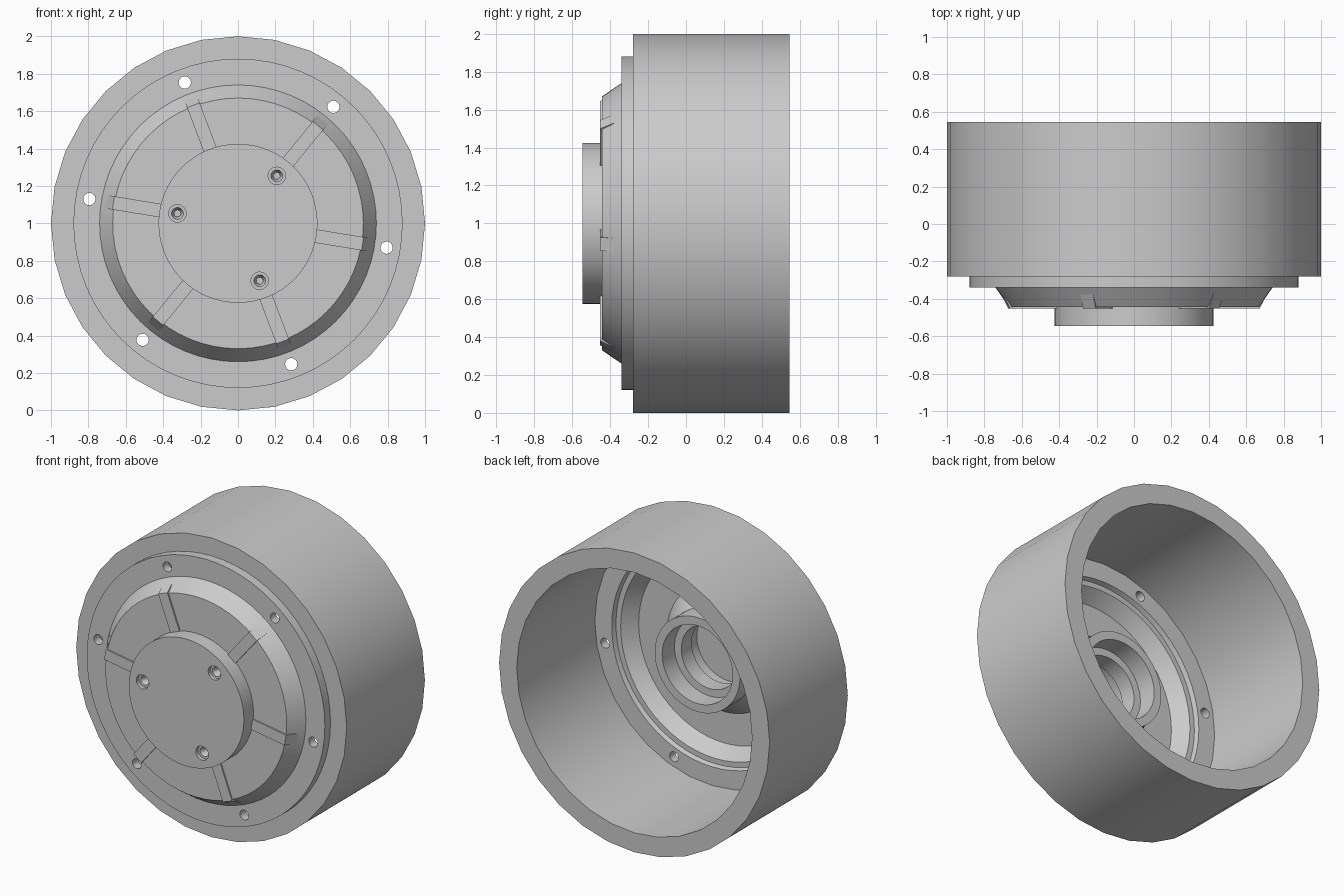
import bpy, bmesh, math
from mathutils import Matrix, Vector

cube = bpy.data.objects.get("Cube")
if cube:
    bpy.data.objects.remove(cube, do_unlink=True)

CENTRE = Matrix.Translation((0, 0, 1))
ANGLES = [math.radians(50.7 + 60 * k) for k in range(6)]

metal = bpy.data.materials.new("plain_grey")
metal.use_nodes = True
GREY = (0.6, 0.6, 0.6, 1)
metal.diffuse_color = GREY
metal.node_tree.nodes["Principled BSDF"].inputs["Base Color"].default_value = GREY


def outward(angle, radius):
    return Vector((math.cos(angle) * radius, 0, math.sin(angle) * radius))


def revolve(bm, profile, sides, offset=Vector()):
    """Spin a closed (radius, y) profile about the y axis."""
    part = bmesh.new()
    verts = [part.verts.new((r, y, 0)) for r, y in profile]
    edges = []
    for i, v in enumerate(verts):
        w = verts[(i + 1) % len(verts)]
        if v.co.x > 0 or w.co.x > 0:
            edges.append(part.edges.new((v, w)))
    bmesh.ops.spin(part, geom=verts + edges, cent=(0, 0, 0), axis=(0, 1, 0),
                   angle=math.tau, steps=sides)
    bmesh.ops.remove_doubles(part, verts=part.verts, dist=1e-5)
    bmesh.ops.recalc_face_normals(part, faces=part.faces)
    bmesh.ops.translate(part, verts=part.verts, vec=offset)
    append(bm, part)


def append(bm, part):
    temp = bpy.data.meshes.new("temp")
    part.to_mesh(temp)
    part.free()
    bm.from_mesh(temp)
    bpy.data.meshes.remove(temp)


def finish(name, bm):
    mesh = bpy.data.meshes.new(name)
    bm.to_mesh(mesh)
    bm.free()
    mesh.materials.append(metal)
    obj = bpy.data.objects.new(name, mesh)
    obj.matrix_world = CENTRE
    bpy.context.collection.objects.link(obj)
    return obj


def select(obj):
    bpy.ops.object.select_all(action='DESELECT')
    obj.select_set(True)
    bpy.context.view_layer.objects.active = obj


def smooth(obj):
    select(obj)
    bpy.ops.object.shade_smooth_by_angle(angle=math.radians(25))


# Outer drum, open at the back
bm = bmesh.new()
revolve(bm, [(0.87, -0.28), (1, -0.28), (1, 0.545), (0.87, 0.545)], 32)
drum = finish("drum", bm)

# Front plate: flange, domed face, cap and hollow rear hub
bm = bmesh.new()
front = [(0, -0.545), (0.425, -0.545), (0.425, -0.443), (0.67, -0.443),
         (0.74, -0.34), (0.88, -0.34)]
rear = [(0.88, -0.28), (0.745, -0.28), (0.735, -0.31), (0.70, -0.31),
        (0.63, -0.40), (0.42, -0.40), (0.315, -0.26), (0.315, -0.12)]
bore = [(0.26, -0.12), (0.26, -0.25), (0.21, -0.25), (0.21, -0.36),
        (0.235, -0.36), (0.235, -0.45), (0, -0.45)]
revolve(bm, front + rear + bore, 64)
plate = finish("front_plate", bm)

# Cutters for the flange holes and the stepped screw recesses
bm = bmesh.new()
for angle in ANGLES:
    revolve(bm, [(0, -0.4), (0.033, -0.4), (0.033, -0.2), (0, -0.2)],
            16, outward(angle, 0.805))
recess = [(0, -0.57), (0.047, -0.57), (0.047, -0.52), (0.032, -0.52),
          (0.018, -0.49), (0.018, -0.46), (0, -0.46)]
for angle in ANGLES[::2]:
    revolve(bm, recess, 16, outward(angle, 0.328))
cutter = finish("hole_cutter", bm)
cutter.hide_render = True

cut = plate.modifiers.new("holes", 'BOOLEAN')
cut.operation = 'DIFFERENCE'
cut.solver = 'EXACT'
cut.object = cutter
select(plate)
bpy.ops.object.modifier_apply(modifier=cut.name)
bpy.data.objects.remove(cutter, do_unlink=True)

# Radial ribs on the domed face
bm = bmesh.new()
rib_side = [(0.40, -0.43), (0.40, -0.453), (0.675, -0.453), (0.715, -0.375),
            (0.66, -0.43)]
for angle in ANGLES:
    part = bmesh.new()
    face = part.faces.new([part.verts.new((r, y, -0.036)) for r, y in rib_side])
    grown = bmesh.ops.extrude_face_region(part, geom=[face])
    moved = [g for g in grown["geom"] if isinstance(g, bmesh.types.BMVert)]
    bmesh.ops.translate(part, verts=moved, vec=(0, 0, 0.072))
    bmesh.ops.recalc_face_normals(part, faces=part.faces)
    part.transform(Matrix.Rotation(-angle, 4, 'Y'))
    append(bm, part)
finish("ribs", bm)

smooth(drum)
smooth(plate)
